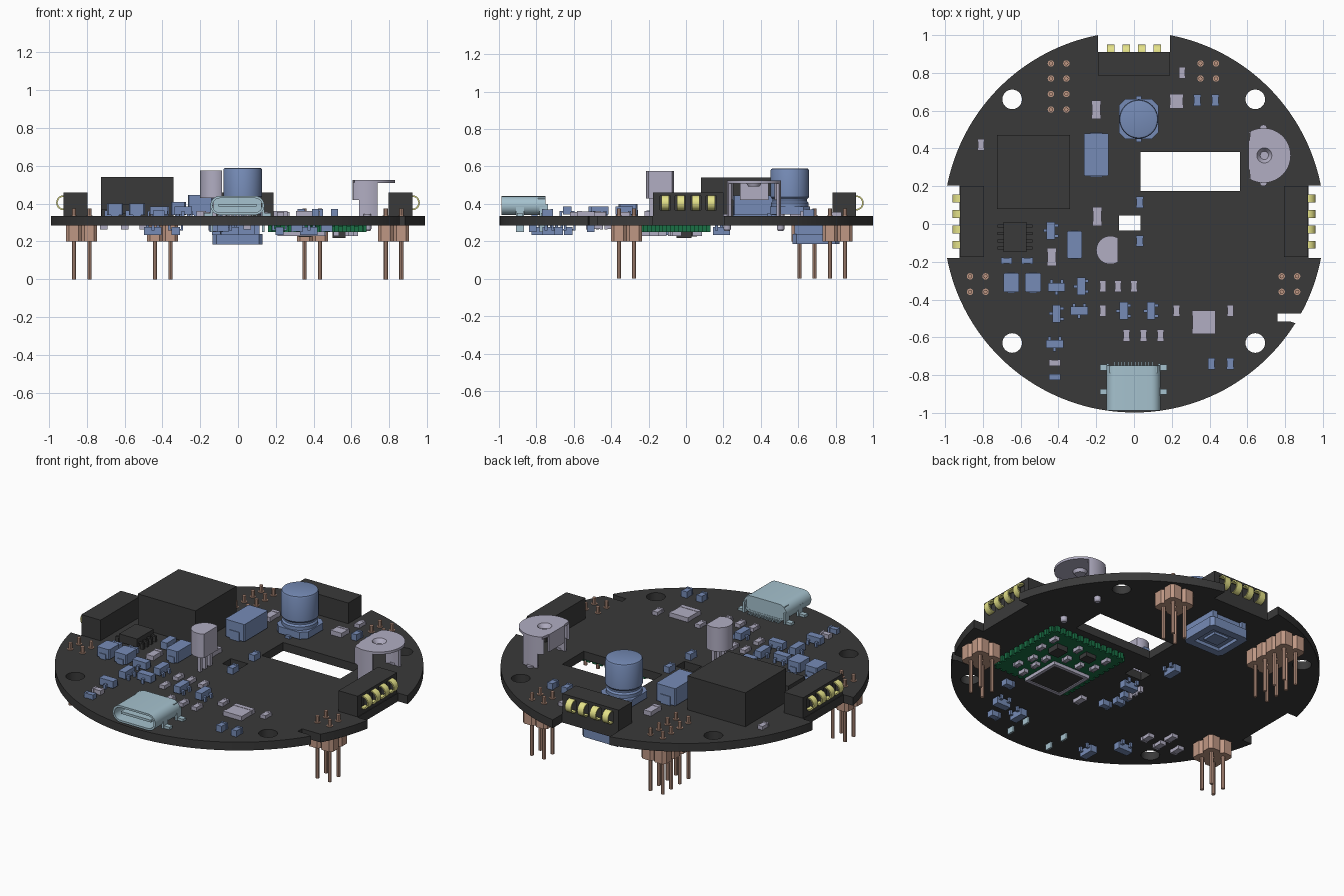
import bpy, bmesh, math
from math import sin, cos, pi, radians
from mathutils import Matrix, Vector

if "Cube" in bpy.data.objects:
    bpy.data.objects.remove(bpy.data.objects["Cube"])

TOP, BOT = 0.335, 0.285          # faces of the main board


def mat(name, r, g, b):
    m = bpy.data.materials.new(name)
    m.diffuse_color = (r, g, b, 1)
    m.use_nodes = True
    m.node_tree.nodes["Principled BSDF"].inputs["Base Color"].default_value = m.diffuse_color
    return m


BLACK = mat("black", .042, .042, .042)
BLUE = mat("blue", .18, .26, .47)
GREY = mat("pale_grey", .44, .42, .54)
COPPER = mat("copper", .52, .31, .23)
STEEL = mat("steel", .38, .54, .62)
GOLD = mat("gold", .78, .76, .25)
GREEN = mat("green", .01, .16, .06)


class Part:
    """Collects primitives in one bmesh, then becomes one object."""
    def __init__(self):
        self.bm = bmesh.new()

    def box(self, x0, x1, y0, y1, z0, z1):
        m = Matrix.Translation(((x0 + x1) / 2, (y0 + y1) / 2, (z0 + z1) / 2))
        bmesh.ops.create_cube(self.bm, size=1, matrix=m @ Matrix.Diagonal((x1 - x0, y1 - y0, z1 - z0, 1)))
        return self

    def prism(self, pts, z0, z1):
        lo = [self.bm.verts.new((x, y, z0)) for x, y in pts]
        hi = [self.bm.verts.new((x, y, z1)) for x, y in pts]
        self.bm.faces.new(lo[::-1])
        self.bm.faces.new(hi)
        n = len(pts)
        for i in range(n):
            j = (i + 1) % n
            self.bm.faces.new((lo[i], lo[j], hi[j], hi[i]))
        return self

    def lathe(self, cx, cy, prof, n=40):
        rings = [[self.bm.verts.new((cx + r * cos(2 * pi * i / n), cy + r * sin(2 * pi * i / n), z))
                  for i in range(n)] for r, z in prof]
        for a, b in zip(rings, rings[1:]):
            for i in range(n):
                j = (i + 1) % n
                self.bm.faces.new((a[i], a[j], b[j], b[i]))
        self.bm.faces.new(rings[0][::-1])
        self.bm.faces.new(rings[-1])
        return self

    def done(self, name, material, matrix=None):
        if matrix:
            self.bm.transform(matrix)
        bmesh.ops.recalc_face_normals(self.bm, faces=self.bm.faces)
        me = bpy.data.meshes.new(name)
        self.bm.to_mesh(me)
        self.bm.free()
        me.materials.append(material)
        ob = bpy.data.objects.new(name, me)
        bpy.context.collection.objects.link(ob)
        return ob


def arc(cx, cy, r, a0, a1, n):
    return [(cx + r * cos(a0 + (a1 - a0) * i / n), cy + r * sin(a0 + (a1 - a0) * i / n)) for i in range(n + 1)]


def circle(cx, cy, r, n=24):
    return arc(cx, cy, r, 0, 2 * pi, n)[:-1]


def rect(x0, x1, y0, y1, c=0):
    if not c:
        return [(x0, y0), (x1, y0), (x1, y1), (x0, y1)]
    return [(x0 + c, y0), (x1 - c, y0), (x1, y0 + c), (x1, y1 - c),
            (x1 - c, y1), (x0 + c, y1), (x0, y1 - c), (x0, y0 + c)]


def plate(name, loops, z0, z1, material, matrix=None):
    """Flat plate with holes: first loop is the outline."""
    cu = bpy.data.curves.new(name, 'CURVE')
    cu.dimensions, cu.fill_mode, cu.extrude = '2D', 'BOTH', (z1 - z0) / 2
    for loop in loops:
        s = cu.splines.new('POLY')
        s.points.add(len(loop) - 1)
        for p, (x, y) in zip(s.points, loop):
            p.co = (x, y, 0, 1)
        s.use_cyclic_u = True
    tmp = bpy.data.objects.new(name, cu)
    bpy.context.collection.objects.link(tmp)
    p = Part()
    p.bm.from_mesh(tmp.to_mesh())
    tmp.to_mesh_clear()
    bpy.data.objects.remove(tmp)
    bmesh.ops.remove_doubles(p.bm, verts=p.bm.verts, dist=1e-5)
    p.bm.transform(Matrix.Translation((0, 0, (z0 + z1) / 2)))
    return p.done(name, material, matrix)


# Main round board with edge notches and holes
R, CY = 1.008, 0.01
s = lambda d: math.asin(d / R)
edge = (arc(0, CY, R, s(.195), pi / 2 - s(.19), 32) + [(.19, .91), (-.19, .91)]
        + arc(0, CY, R, pi / 2 + s(.19), pi - s(.195), 32) + [(-.925, .205), (-.925, -.18)]
        + arc(0, CY, R, pi + s(.19), 2 * pi - s(.535), 60) + [(.825, -.515), (.76, -.515), (.76, -.475)]
        + arc(0, CY, R, -s(.485), -s(.19), 10) + [(.925, -.18), (.925, .205)])
holes = [circle(x, y, .052) for x in (-.645, .642) for y in (.66, -.63)]
plate("main_board", [edge, rect(.035, .56, .175, .38), rect(-.08, .035, -.035, .045)] + holes, BOT, TOP, BLACK)

# Pin headers: chamfered cells under the board, pins through it
for xs, ys in (((-.44, -.358), (.85, .77, .688, .606)), ((.352, .434), (.85, .77)),
               ((-.868, -.786), (-.277, -.359)), ((.782, .864), (-.277, -.359))):
    h = Part()
    for x in xs:
        for y in ys:
            h.prism(rect(x - .041, x + .041, y - .041, y + .041, .016), .2, BOT)
            h.prism(circle(x, y, .011, 8), 0, .375)
            h.prism(circle(x, y, .017, 16), BOT - .002, TOP + .003)
    h.done("pin_header", COPPER)

# Edge connectors with bowed spring contacts
bow = arc(.922, .405, .040, -1.9, 1.9, 14) + arc(.922, .405, .032, 1.9, -1.9, 14)
for angle, off in ((0, (0, .012, 0)), (90, (0, -.012, 0)), (180, (0, .012, 0))):
    M = Matrix.Translation(off) @ Matrix.Rotation(radians(angle), 4, 'Z')
    c = Part().box(.795, .90, -.188, .188, TOP, .46)
    for z0, z1 in ((TOP, .368), (.442, .46)):
        c.box(.90, .922, -.188, .188, z0, z1)
    for a, b in ((-.188, -.152), (-.096, -.07), (-.014, .012), (.068, .094), (.15, .188)):
        c.box(.90, .922, a, b, .368, .442)
    c.done("edge_connector", BLACK, M)
    k = Part()
    for y in (-.123, -.041, .041, .123):
        p0 = len(k.bm.verts)
        k.prism(bow, y - .02, y + .02)
        k.bm.verts.ensure_lookup_table()
        for v in k.bm.verts[p0:]:
            v.co = Vector((v.co.x, v.co.z, v.co.y))
    k.done("spring_contacts", GOLD, M)

# Relay box
Part().box(-.725, -.34, .08, .47, TOP, .54).done("relay_box", BLACK)

# Can capacitor on its base
cap = Part().prism(rect(-.08, .13, .45, .662, .035), TOP + .008, .385)
cap.lathe(.025, .555, [(.1, .385), (.1, .405), (.092, .415), (.092, .425), (.103, .437), (.103, .578), (.099, .587), (.09, .59)], 48)
for y0, y1 in ((.435, .46), (.65, .677)):
    cap.box(.01, .04, y0, y1, TOP, .35)
cap.done("can_capacitor", BLUE)

# Round-topped transistor on three legs
t = Part().prism(arc(-.125, -.138, .075, radians(58), radians(302), 28), .43, .575)
for y in (-.185, -.138, -.091):
    t.box(-.135, -.115, y - .01, y + .01, .25, .435)
t.done("tall_transistor", GREY)

# Domed clip: D-shaped top, side skirts, solder legs
ccx, ccy = .685, .363
Dtop = arc(ccx, ccy, .145, radians(-118), radians(118), 36) + [(.61, .44), (.61, .286)]
plate("clip_top", [Dtop, circle(ccx + .005, ccy, .04)], .51, .525, GREY)
Part().lathe(ccx + .005, ccy, [(.022, .492), (.022, .5), (.04, .525), (.04, .51), (.03, .492)], 24).done("clip_dimple", GREY)
for sg in (1, -1):
    w = Part()
    for a0, a1, z in ((68, 108, TOP), (108, 122, .42)):
        a0, a1 = radians(a0) * sg, radians(a1) * sg
        w.prism(arc(ccx, ccy, .145, a0, a1, 10) + arc(ccx, ccy, .13, a1, a0, 10), z, .512)
    y = ccy + sg * .143
    w.lathe(ccx, y, [(.014, .255), (.02, .265), (.02, .345)], 16)
    w.done("clip_skirt", GREY)
Part().box(.605, .618, .29, .44, .42, .525).done("clip_back", GREY)

# Eight-lead chip
Part().box(-.69, -.57, -.147, .01, .345, .395).done("control_chip", BLACK)
leads = Part()
for y in (-.128, -.09, -.05, -.01):
    for sg in (1, -1):
        a = sorted((-.63 + sg * .055, -.63 + sg * .08))
        b = sorted((-.63 + sg * .072, -.63 + sg * .092))
        leads.box(*a, y - .008, y + .008, .362, .37).box(*b, y - .008, y + .008, TOP, .368)
leads.done("chip_leads", BLACK)


def chip(x, y, w, d, h, m, under=False, z=None):
    """Flat part with raised end caps."""
    z = z or (BOT if under else TOP)
    k = -h if under else h
    p, lo = Part(), lambda f: sorted((z, z + k * f))
    e = max(w, d) * .22
    p.box(x - w / 2 + .002, x + w / 2 - .002, y - d / 2 + .002, y + d / 2 - .002, *lo(.93))
    for sg in (1, -1):
        if w > d:
            c = x + sg * (w - e) / 2
            p.box(c - e / 2, c + e / 2, y - d / 2, y + d / 2, *lo(1))
        else:
            c = y + sg * (d - e) / 2
            p.box(x - w / 2, x + w / 2, c - e / 2, c + e / 2, *lo(1))
    p.done("flat_part", m)


def small_transistor(x, y, tall, under=False):
    """Body with three bent leads."""
    p = Part().box(-.022, .022, -.046, .046, .008, .05)
    for sx, ly in ((1, -.028), (1, .028), (-1, 0)):
        a, b = sorted((sx * .02, sx * .032)), sorted((sx * .028, sx * .04))
        p.box(*a, ly - .008, ly + .008, .018, .027).box(*b, ly - .008, ly + .008, 0, .027)
    M = Matrix.Translation((x, y, BOT if under else TOP)) @ Matrix.Rotation(0 if tall else pi / 2, 4, 'Z')
    p.done("small_transistor", BLUE, M @ Matrix.Diagonal((1, 1, -1 if under else 1, 1)))


# Scattered parts on the top face
for x, y in ((.255, .8), (-.81, .42), (-.165, -.33), (-.085, -.33), (0, -.33), (-.165, -.46),
             (.225, -.46), (.51, -.46), (-.04, -.59), (.05, -.59), (.14, -.59)):
    chip(x, y, .036, .062, .022, GREY)
for x, y, w, d in ((-.2, .605, .05, .1), (.225, .65, .075, .075), (-.195, .04, .05, .1),
                   (-.435, -.175, .05, .095), (-.42, -.735, .06, .036), (.37, -.52, .125, .125)):
    chip(x, y, w, d, .027, GREY)
for x, y in ((.335, .655), (.43, .655), (.03, .115), (.03, -.09), (.41, -.74), (.51, -.74)):
    chip(x, y, .038, .06, .038, BLUE)
for x, y in ((-.675, -.195), (-.565, -.195), (-.42, -.81)):
    chip(x, y, .06, .034, .03, BLUE)
for x, y, w, d, h in ((-.65, -.31, .084, .1, .065), (-.535, -.31, .084, .1, .065),
                      (-.315, -.11, .078, .145, .075), (-.2, .367, .13, .226, .11)):
    Part().prism(rect(x - w / 2, x + w / 2, y - d / 2, y + d / 2, .006), TOP + .006, TOP + h).box(
        x - w / 4, x + w / 4, y - d / 2 - .004, y + d / 2 + .004, TOP, TOP + h / 2).done("moulded_block", BLUE)
for x, y, tall in ((-.44, -.035, 1), (-.41, -.335, 0), (-.28, -.33, 1), (-.41, -.475, 1), (-.29, -.46, 0),
                   (-.055, -.46, 1), (.09, -.46, 1), (-.42, -.635, 0)):
    small_transistor(x, y, tall)

# Charging socket: rounded shell, tongue, rear wall, tabs and pins
def stadium(r, w):
    return arc(w - r, 0, r, -pi / 2, pi / 2, 12) + arc(r - w, 0, r, pi / 2, 1.5 * pi, 12)
M = Matrix.Translation((-.003, 0, .391)) @ Matrix.Rotation(pi / 2, 4, 'X')
plate("socket_shell", [stadium(.05, .143), stadium(.038, .131)], .75, .987, STEEL, M)
u = Part().box(-.103, .097, -.97, -.76, .384, .398).box(-.13, .124, -.79, -.752, .35, .432)
for sg in (1, -1):
    for y in (-.76, -.888):
        u.box(*sorted((-.003 + sg * .13, -.003 + sg * .178)), y - .015, y + .015, TOP, .35)
        u.box(*sorted((-.003 + sg * .13, -.003 + sg * .142)), y - .022, y + .022, .25, .40)
for i in range(12):
    x = -.102 + i * .018
    u.box(x - .004, x + .004, -.755, -.728, TOP, .345)
u.done("socket_core", STEEL)

# Radio module below the board with toothed edge
g = Part().box(.175, .665, -.385, .115, .25, BOT - .004)
for i in range(12):
    x, y = .195 + i * .041, -.365 + i * .042
    g.box(x - .012, x + .012, -.4, .13, .25, BOT).box(.16, .68, y - .012, y + .012, .25, BOT)
g.done("radio_module", GREEN)
plate("module_shield_frame", [rect(.21, .46, -.38, -.13), rect(.23, .44, -.36, -.15)], .23, .251, GREY)
Part().box(.23, .44, -.36, -.15, .235, .251).done("module_processor", BLACK)
Part().box(.5, .57, -.05, .03, .218, .251).box(.32, .39, .0, .06, .225, .251).done("module_chips", BLACK)
for x, y in ((.25, .06), (.25, -.04), (.45, .06), (.43, -.06), (.62, .06), (.62, -.05), (.52, -.13),
             (.58, -.17), (.52, -.22), (.6, -.27), (.52, -.32), (.33, -.07)):
    chip(x, y, .03, .05, .022, GREY, True, .25)

# Power inductor below the board
plate("inductor_rim", [rect(-.135, .13, .57, .82, .02), rect(-.09, .085, .615, .775)], .185, .24, BLUE)
Part().box(-.1, .095, .6, .79, .205, BOT).box(-.05, .045, .65, .74, .19, .21).box(
    -.12, -.09, .58, .81, .23, BOT).box(.085, .115, .58, .81, .23, BOT).done("inductor_core", BLUE)

# Scattered parts on the underside
for x, y, tall in ((-.115, .19, 1), (-.04, -.09, 0), (-.33, -.78, 1), (-.45, -.63, 0), (.22, -.72, 1), (.375, -.68, 0)):
    small_transistor(x, y, tall, True)
for x, y in ((-.08, -.34), (.31, -.82), (.47, -.51), (-.11, -.2), (-.12, -.27)):
    chip(x, y, .06, .04, .035, BLUE, True)
for x, y in ((-.5, -.48), (-.6, -.5), (-.6, -.4), (-.71, -.48), (.05, -.4)):
    chip(x, y, .04, .07, .022, GREY, True)

# Smooth the round surfaces, keep edges sharp
bpy.ops.object.select_all(action='SELECT')
bpy.context.view_layer.objects.active = bpy.context.selected_objects[0]
bpy.ops.object.shade_smooth_by_angle(angle=radians(30))
